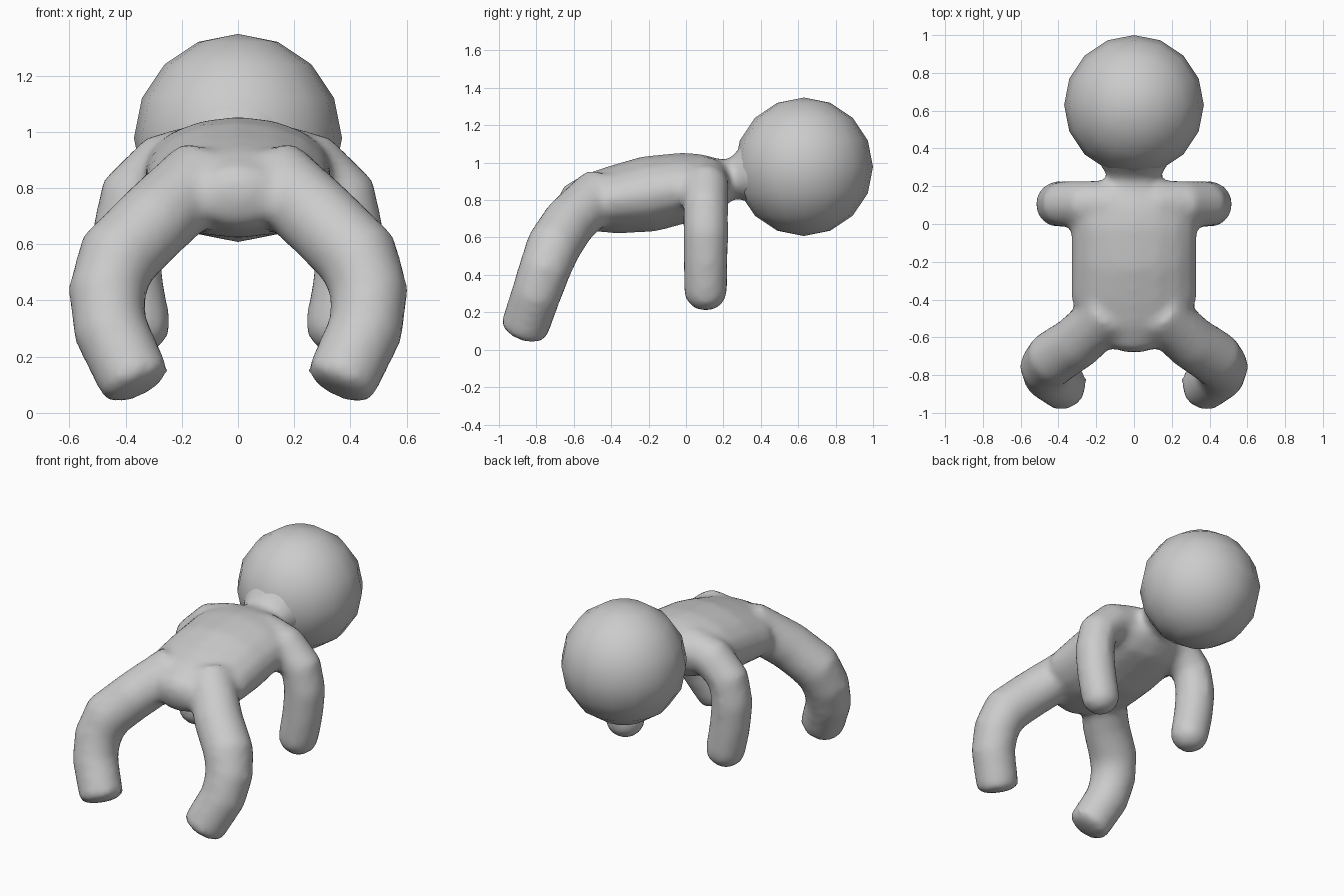
import bpy, bmesh, math
from mathutils import Vector, Matrix

if "Cube" in bpy.data.objects:
    bpy.data.objects.remove(bpy.data.objects["Cube"])

SEG = 16


def tube(bm, rings, ref, cap_start=0.0, cap_end=0.0):
    """Loft closed rings (x, y, z, side radius, up radius) with rounded ends."""
    pts = [(Vector(r[:3]), r[3], r[4]) for r in rings]
    n = len(pts)
    tans = []
    for i in range(n):
        tans.append((pts[min(i + 1, n - 1)][0] - pts[max(i - 1, 0)][0]).normalized())
    full = [(p, t, a, b) for (p, a, b), t in zip(pts, tans)]

    def cap(item, length, sign):
        p, t, a, b = item
        out = []
        for k in (25, 50, 75):
            s, c = math.sin(math.radians(k)), math.cos(math.radians(k))
            out.append((p + t * sign * length * s, t, a * c, b * c))
        return out

    if cap_start:
        full = cap(full[0], cap_start, -1)[::-1] + full
    if cap_end:
        full = full + cap(full[-1], cap_end, 1)
    loops = []
    for p, t, a, b in full:
        side = ref.cross(t).normalized()
        up = t.cross(side)
        loops.append([bm.verts.new(p + side * a * math.cos(math.tau * k / SEG)
                                   + up * b * math.sin(math.tau * k / SEG))
                      for k in range(SEG)])
    faces = [bm.faces.new(loops[0]), bm.faces.new(loops[-1])]
    for l0, l1 in zip(loops, loops[1:]):
        for k in range(SEG):
            j = (k + 1) % SEG
            faces.append(bm.faces.new((l0[k], l0[j], l1[j], l1[k])))
    bmesh.ops.recalc_face_normals(bm, faces=faces)


bm = bmesh.new()

# Torso, running from the shoulders back to the hips
tube(bm, [(0, 0.19, 0.90, 0.25, 0.13), (0, 0.11, 0.88, 0.31, 0.17),
          (0, 0.0, 0.868, 0.335, 0.188), (0, -0.2, 0.832, 0.335, 0.205),
          (0, -0.4, 0.80, 0.335, 0.18), (0, -0.52, 0.785, 0.27, 0.155),
          (0, -0.60, 0.77, 0.17, 0.125)],
     Vector((0, 0, 1)), 0.04, 0.08)

# Neck, flaring into the head
tube(bm, [(0, 0.10, 0.90, 0.16, 0.13), (0, 0.20, 0.91, 0.145, 0.11),
          (0, 0.26, 0.915, 0.145, 0.11), (0, 0.32, 0.93, 0.185, 0.155),
          (0, 0.40, 0.95, 0.23, 0.22)], Vector((0, 0, 1)))

# Arms and legs on both sides
arm = [(0.10, 0.105, 0.915, 0.125), (0.27, 0.105, 0.87, 0.125),
       (0.375, 0.105, 0.77, 0.122), (0.402, 0.105, 0.63, 0.122),
       (0.385, 0.105, 0.46, 0.12), (0.355, 0.105, 0.31, 0.118)]
leg = [(0.12, -0.45, 0.85, 0.14), (0.30, -0.625, 0.68, 0.145),
       (0.43, -0.71, 0.55, 0.148), (0.467, -0.755, 0.43, 0.14),
       (0.455, -0.80, 0.30, 0.135), (0.365, -0.865, 0.11, 0.13)]
for s in (1, -1):
    for path, end in ((arm, 0.105), (leg, 0.04)):
        tube(bm, [(s * x, y, z, r, r) for x, y, z, r in path],
             Vector((0, 1, 0)), 0, end)

me = bpy.data.meshes.new("body")
bm.to_mesh(me)
bm.free()
body = bpy.data.objects.new("body", me)
bpy.context.collection.objects.link(body)

# Fuse the body parts into one soft skin
rm = body.modifiers.new("fuse", 'REMESH')
rm.mode = 'VOXEL'
rm.voxel_size = 0.025
rm.use_smooth_shade = True
sm = body.modifiers.new("soften", 'SMOOTH')
sm.factor = 0.5
sm.iterations = 8

# Head: sixteen-sided ball
bm = bmesh.new()
bmesh.ops.create_uvsphere(bm, u_segments=16, v_segments=8, radius=0.37,
                          matrix=Matrix.Translation((0, 0.63, 0.978)))
for f in bm.faces:
    f.smooth = True
me = bpy.data.meshes.new("head")
bm.to_mesh(me)
bm.free()
head = bpy.data.objects.new("head", me)
bpy.context.collection.objects.link(head)
